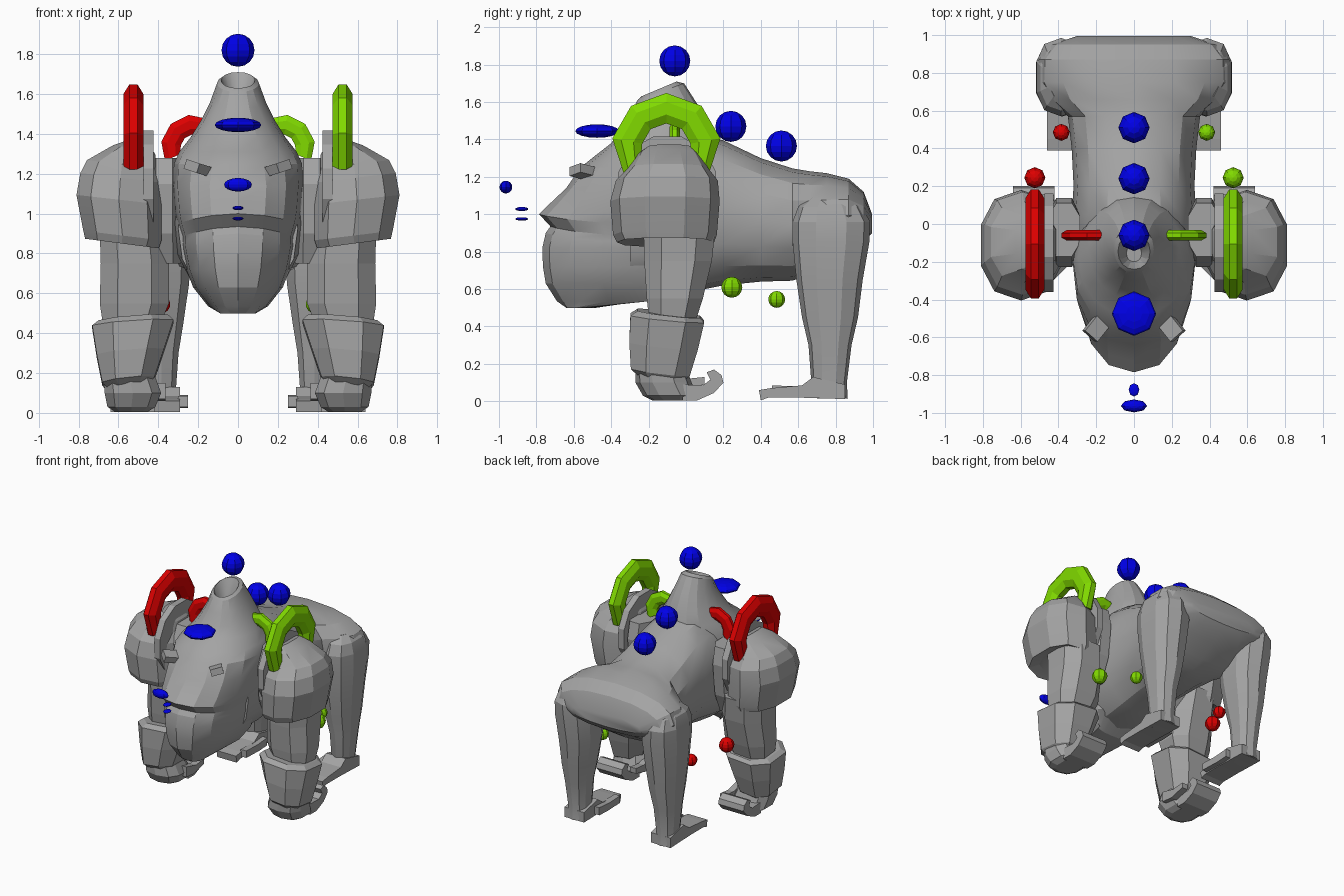
import bpy, bmesh, math
from mathutils import Vector, Matrix

if "Cube" in bpy.data.objects:
    bpy.data.objects.remove(bpy.data.objects["Cube"])


def material(name, rgb):
    m = bpy.data.materials.new(name)
    m.diffuse_color = (*rgb, 1)
    m.use_nodes = True
    m.node_tree.nodes["Principled BSDF"].inputs["Base Color"].default_value = m.diffuse_color
    return m


GREY = material("grey", (0.37, 0.37, 0.37))
RED = material("red", (0.72, 0.0, 0.0))
GREEN = material("green", (0.22, 0.70, 0.0))
BLUE = material("blue", (0.0, 0.0, 0.8))


def finish(name, bm, mat, smooth=0):
    bmesh.ops.recalc_face_normals(bm, faces=bm.faces)
    me = bpy.data.meshes.new(name)
    bm.to_mesh(me)
    bm.free()
    me.materials.append(mat)
    ob = bpy.data.objects.new(name, me)
    bpy.context.collection.objects.link(ob)
    if smooth:
        bpy.context.view_layer.objects.active = ob
        ob.select_set(True)
        bpy.ops.object.shade_smooth_by_angle(angle=math.radians(smooth))
        ob.select_set(False)
    return ob


def loft(name, rings, mat=GREY, smooth=0):
    """Skin a list of equal-length point rings and cap both ends."""
    bm = bmesh.new()
    vs = [[bm.verts.new(p) for p in r] for r in rings]
    n = len(vs[0])
    for a, b in zip(vs, vs[1:]):
        for i in range(n):
            j = (i + 1) % n
            bm.faces.new((a[i], a[j], b[j], b[i]))
    bm.faces.new(vs[0])
    bm.faces.new(vs[-1])
    return finish(name, bm, mat, smooth)


def oval(n, power=1.0, turn=0.0):
    """Unit oval; power below 1 makes it boxier."""
    out = []
    for i in range(n):
        a = 2 * math.pi * (i + turn) / n
        c, s = math.cos(a), math.sin(a)
        out.append((math.copysign(abs(c) ** power, c), math.copysign(abs(s) ** power, s)))
    return out


def stack(name, s, rows, n=10, power=0.8, shear=(0, 0), smooth=0):
    """Limb from rows (z, x_in, x_out, y_front, y_back); shear tilts z by x and y."""
    rings = []
    for z, x0, x1, y0, y1 in rows:
        ring = []
        for u, v in oval(n, power, 0.5):
            ring.append((s * ((x0 + x1) / 2 + u * (x1 - x0) / 2),
                         (y0 + y1) / 2 + v * (y1 - y0) / 2,
                         z + shear[0] * u + shear[1] * v))
        rings.append(ring)
    return loft(name, rings, smooth=smooth)


def prism(name, s, outline, x0, x1):
    """Side outline in y, z pushed from x0 to x1."""
    return loft(name, [[(s * x, y, z) for y, z in outline] for x in (x0, x1)])


def ball(name, loc, size, mat):
    bm = bmesh.new()
    bmesh.ops.create_uvsphere(bm, u_segments=8, v_segments=8, radius=1)
    bmesh.ops.transform(bm, matrix=Matrix.Translation(loc) @ Matrix.Diagonal((*size, 1)), verts=bm.verts)
    return finish(name, bm, mat)


def arch(name, centre, axis, radius, tube, thick, a0, a1, mat, steps, taper):
    """Flattened tube bent round an arc in the plane of z and the given axis, slimmer at the ends."""
    axis, up = Vector(axis), Vector((0, 0, 1))
    side = axis.cross(up)
    rings = []
    for k in range(steps + 1):
        a = math.radians(a0 + (a1 - a0) * k / steps)
        d = axis * math.cos(a) + up * math.sin(a)
        t = tube * (taper if k in (0, steps) else 1)
        rings.append([Vector(centre) + d * (radius + t * u) + side * thick * v
                      for u, v in oval(8, 1, 0.5)])
    return loft(name, rings, mat)


# Torso and rump: sections along y as (y, half width, bottom, top)
torso = [(-.3, .30, .57, 1.28), (-.1, .33, .57, 1.38), (.05, .33, .59, 1.43), (.2, .32, .62, 1.395),
         (.4, .33, .64, 1.30), (.57, .35, .645, 1.245), (.66, .46, .68, 1.23), (.75, .51, .72, 1.22),
         (.87, .505, .80, 1.19), (.95, .44, .85, 1.12), (.995, .30, .90, 1.0)]
loft("torso", [[(w * u, y, (b + t) / 2 + v * (t - b) / 2) for u, v in oval(16, .88)]
               for y, w, b, t in torso], smooth=25)

# Head: stacked rings as (z, half width, front y, back y, tilt), ending in a hollow crest
head = [(.50, .09, -.64, -.48, 0), (.535, .15, -.69, -.25, 0), (.63, .225, -.75, -.08, 0),
        (.72, .26, -.765, -.02, 0), (.82, .28, -.768, 0, 0), (.90, .285, -.75, .02, 0),
        (.935, .285, -.725, .02, 0), (1.0, .305, -.785, .04, 0), (1.06, .315, -.725, .06, 0),
        (1.14, .325, -.64, .1, 0), (1.25, .322, -.565, .12, 0), (1.31, .295, -.49, .14, 0),
        (1.38, .24, -.40, .15, 0), (1.46, .19, -.355, .12, .01), (1.56, .14, -.30, .06, .03),
        (1.655, .105, -.26, -.01, .045), (1.67, .085, -.24, -.05, .04),
        (1.60, .06, -.22, -.09, .02), (1.54, .04, -.20, -.11, 0)]
rings = []
for z, w, y0, y1, tilt in head:
    yc = max(-.2, (y0 + y1) / 2) if .53 < z < 1.3 else (y0 + y1) / 2
    # mouth corners droop a little behind the lips
    droop = .05 if .9 <= z <= 1.06 else 0
    rings.append([(w * u, yc + v * ((y1 - yc) if v > 0 else (yc - y0)),
                   z + tilt * v - droop * u * u) for u, v in oval(16, .86 if z < 1.2 else .95)])
loft("head", rings, smooth=20)

for s, side, mat in ((1, "left", GREEN), (-1, "right", RED)):
    # Brow blocks
    bm = bmesh.new()
    bmesh.ops.create_cube(bm, size=1)
    m = (Matrix.Translation((s * .19, -.54, 1.225)) @ Matrix.Rotation(-s * math.radians(18), 4, 'Y')
         @ Matrix.Rotation(s * math.radians(40), 4, 'Z') @ Matrix.Diagonal((.09, .14, .05, 1)))
    bmesh.ops.transform(bm, matrix=m, verts=bm.verts)
    finish(side + "_brow", bm, GREY)

    # Link between chest and shoulder
    stack(side + "_armpit", s, [(.75, .28, .45, -.15, .05), (.9, .28, .46, -.22, .12),
                                (1.15, .28, .46, -.24, .15), (1.28, .28, .46, -.18, .12)], 8)
    # Shoulder cap, narrowing front to back, with a raised inner rim
    stack(side + "_shoulder", s, [(.87, .46, .70, -.30, .10), (.85, .39, .775, -.37, .15),
                                  (.89, .375, .785, -.39, .165), (1.07, .375, .82, -.405, .18),
                                  (1.18, .38, .80, -.375, .17), (1.245, .40, .765, -.31, .12),
                                  (1.32, .41, .63, -.265, .075), (1.35, .43, .54, -.22, .04)],
          10, .85, (.025, 0), 15)
    rim = [(-.10 + .27 * u, 1.15 + .275 * v) for u, v in oval(12, .95, .5)]
    prism(side + "_shoulder_rim", s, rim, .425, .475)

    # Upper arm, forearm cuff and hand
    stack(side + "_upper_arm", s, [(.40, .40, .68, -.2, .05), (.55, .335, .705, -.22, .10),
                                   (.75, .335, .70, -.235, .15), (.93, .36, .705, -.24, .17)], 8, .8)
    stack(side + "_cuff", s, [(.13, .43, .66, -.27, -.01), (.16, .41, .69, -.305, .03),
                              (.30, .36, .72, -.315, .075), (.445, .31, .745, -.31, .11),
                              (.47, .34, .71, -.27, .085)], 8, .8, (-.015, -.02))
    stack(side + "_hand", s, [(.005, .45, .62, -.18, .03), (.03, .41, .66, -.23, .06),
                              (.10, .38, .675, -.27, .03), (.18, .41, .68, -.27, 0)], 10, .8)
    fingers = [(-.02, .005), (.06, .005), (.15, .045), (.2, .10), (.19, .14), (.15, .17),
               (.11, .155), (.13, .115), (.09, .085), (-.02, .09)]
    prism(side + "_fingers", s, fingers, .42, .64)
    prism(side + "_thumb", s, [(-.12, .07), (-.02, .06), (.1, .09), (.1, .13), (0, .12), (-.12, .15)],
          .365, .415)

    # Hind leg and foot
    stack(side + "_hind_leg", s, [(.015, .31, .455, .70, .865), (.1, .31, .455, .67, .86),
                                  (.3, .295, .475, .655, .885), (.45, .27, .49, .62, .92),
                                  (.65, .24, .51, .59, .945), (.85, .23, .525, .57, .98),
                                  (.96, .25, .522, .57, .985), (1.04, .27, .50, .60, .94),
                                  (1.09, .30, .45, .66, .88)],
          10, .8, smooth=15)
    prism(side + "_foot", s, [(.40, .005), (.44, .02), (.60, .02), (.85, .012), (.85, .09), (.68, .13),
                              (.62, .085), (.45, .07), (.39, .06)], .29, .46)
    prism(side + "_big_toe", s, [(.46, .03), (.62, .025), (.72, .03), (.72, .09), (.6, .08), (.46, .085)],
          .25, .30)

    # Coloured control shapes for each side
    arch(side + "_shoulder_arch", (s * .525, -.105, 1.355), (0, 1, 0), .212, .088, .054,
         -30, 210, mat, 6, .65)
    arch(side + "_chest_arch", (s * .22, -.06, 1.33), (s, 0, 0), .118, .054, .03, -24, 115, mat, 4, .85)
    ball(side + "_elbow_ball", (s * .525, .245, .61), (.056,) * 3, mat)
    ball(side + "_knee_ball", (s * .385, .485, .545), (.045,) * 3, mat)

# Blue control shapes on the centre line
for name, y, z, size in [("crest_ball", -.06, 1.82, (.083,) * 3), ("upper_back_ball", .24, 1.47, (.083,) * 3),
                         ("lower_back_ball", .51, 1.365, (.083,) * 3),
                         ("forehead_disc", -.475, 1.445, (.117, .117, .036)),
                         ("nose_ball", -.963, 1.145, (.07, .034, .034)),
                         ("upper_lip_ball", -.878, 1.028, (.028, .035, .011)),
                         ("lower_lip_ball", -.878, .975, (.028, .035, .009))]:
    ball(name, (0, y, z), size, BLUE)
